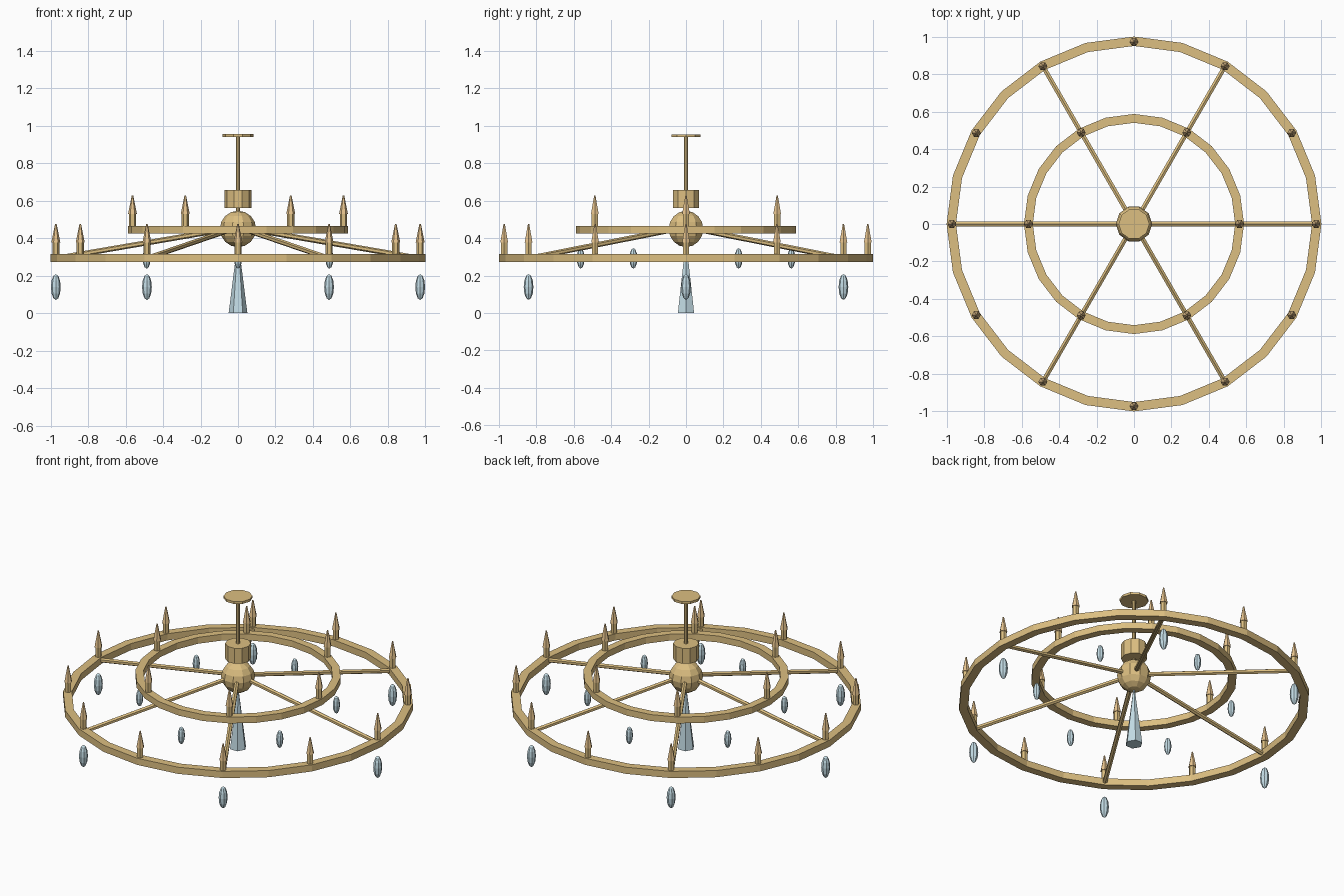
import bpy, bmesh, math
from mathutils import Vector, Matrix

if "Cube" in bpy.data.objects:
    bpy.data.objects.remove(bpy.data.objects["Cube"])


def material(name, rgb):
    m = bpy.data.materials.new(name)
    m.diffuse_color = (*rgb, 1)
    m.use_nodes = True
    m.node_tree.nodes["Principled BSDF"].inputs["Base Color"].default_value = m.diffuse_color
    return m


gold = material("gold", (0.72, 0.52, 0.22))
flame_mat = material("flame", (0.80, 0.55, 0.27))
glass = material("glass", (0.55, 0.72, 0.79))


def finish(name, bm, mat):
    bmesh.ops.recalc_face_normals(bm, faces=bm.faces)
    me = bpy.data.meshes.new(name)
    bm.to_mesh(me)
    bm.free()
    me.materials.append(mat)
    ob = bpy.data.objects.new(name, me)
    bpy.context.collection.objects.link(ob)
    return ob


# Tapered prism between two points
def rod(name, a, b, r1, r2, sides, mat):
    a, b = Vector(a), Vector(b)
    d = b - a
    turn = d.to_track_quat('Z', 'Y').to_matrix().to_4x4()
    if abs(d.x) + abs(d.y) < 1e-6:
        turn = Matrix.Rotation(math.pi / 2, 4, 'Z')
    bm = bmesh.new()
    bmesh.ops.create_cone(bm, cap_ends=True, segments=sides, radius1=r1, radius2=r2,
                          depth=d.length, matrix=Matrix.Translation((a + b) / 2) @ turn)
    return finish(name, bm, mat)


# Faceted ball, stretched along z
def ball(name, pos, r, half, seg, rings, mat):
    bm = bmesh.new()
    bmesh.ops.create_uvsphere(bm, u_segments=seg, v_segments=rings, radius=1,
                              matrix=Matrix.Translation(pos) @ Matrix.Rotation(math.pi / 2, 4, 'Z')
                              @ Matrix.Diagonal((r, r, half, 1)))
    return finish(name, bm, mat)


# Square-section hoop with 24 sides
def hoop(name, r_in, r_out, z0, z1, n=24):
    bm = bmesh.new()
    loops = []
    for i in range(n):
        t = 2 * math.pi * i / n
        loops.append([bm.verts.new((r * math.cos(t), r * math.sin(t), z))
                      for r, z in ((r_in, z0), (r_out, z0), (r_out, z1), (r_in, z1))])
    for i in range(n):
        p, q = loops[i], loops[(i + 1) % n]
        for k in range(4):
            j = (k + 1) % 4
            bm.faces.new((p[k], q[k], q[j], p[j]))
    return finish(name, bm, gold)


def polar(r, deg, z):
    t = math.radians(deg)
    return (r * math.cos(t), r * math.sin(t), z)


def candle(tag, r, deg, z):
    rod(f"{tag}_candle_{deg}", polar(r, deg, z), polar(r, deg, z + 0.085), 0.019, 0.019, 6, gold)
    rod(f"{tag}_flame_{deg}", polar(r, deg, z + 0.083), polar(r, deg, z + 0.183), 0.024, 0.004, 6, flame_mat)


# Rings
hoop("outer_ring", 0.95, 1.0, 0.273, 0.315)
hoop("inner_ring", 0.54, 0.587, 0.425, 0.465)

# Central stem
rod("ceiling_plate", (0, 0, 0.94), (0, 0, 0.955), 0.082, 0.082, 10, gold)
rod("stem", (0, 0, 0.45), (0, 0, 0.945), 0.011, 0.011, 8, gold)
rod("collar", (0, 0, 0.56), (0, 0, 0.657), 0.073, 0.073, 10, gold)
ball("hub", (0, 0, 0.449), 0.097, 0.097, 10, 8, gold)
rod("centre_pendant", (0, 0, 0), (0, 0, 0.355), 0.05, 0.005, 6, glass)

# Spokes, candles and crystal drops
for deg in range(0, 360, 60):
    rod(f"spoke_{deg}", polar(0.05, deg, 0.45), polar(0.972, deg, 0.292), 0.014, 0.014, 6, gold)
    candle("inner", 0.563, deg, 0.445)
    ball(f"outer_drop_{deg}", polar(0.972, deg, 0.139), 0.026, 0.069, 8, 6, glass)
    ball(f"inner_drop_{deg}", polar(0.563, deg + 30, 0.292), 0.021, 0.055, 8, 6, glass)
for deg in range(0, 360, 30):
    candle("outer", 0.972, deg, 0.293)
